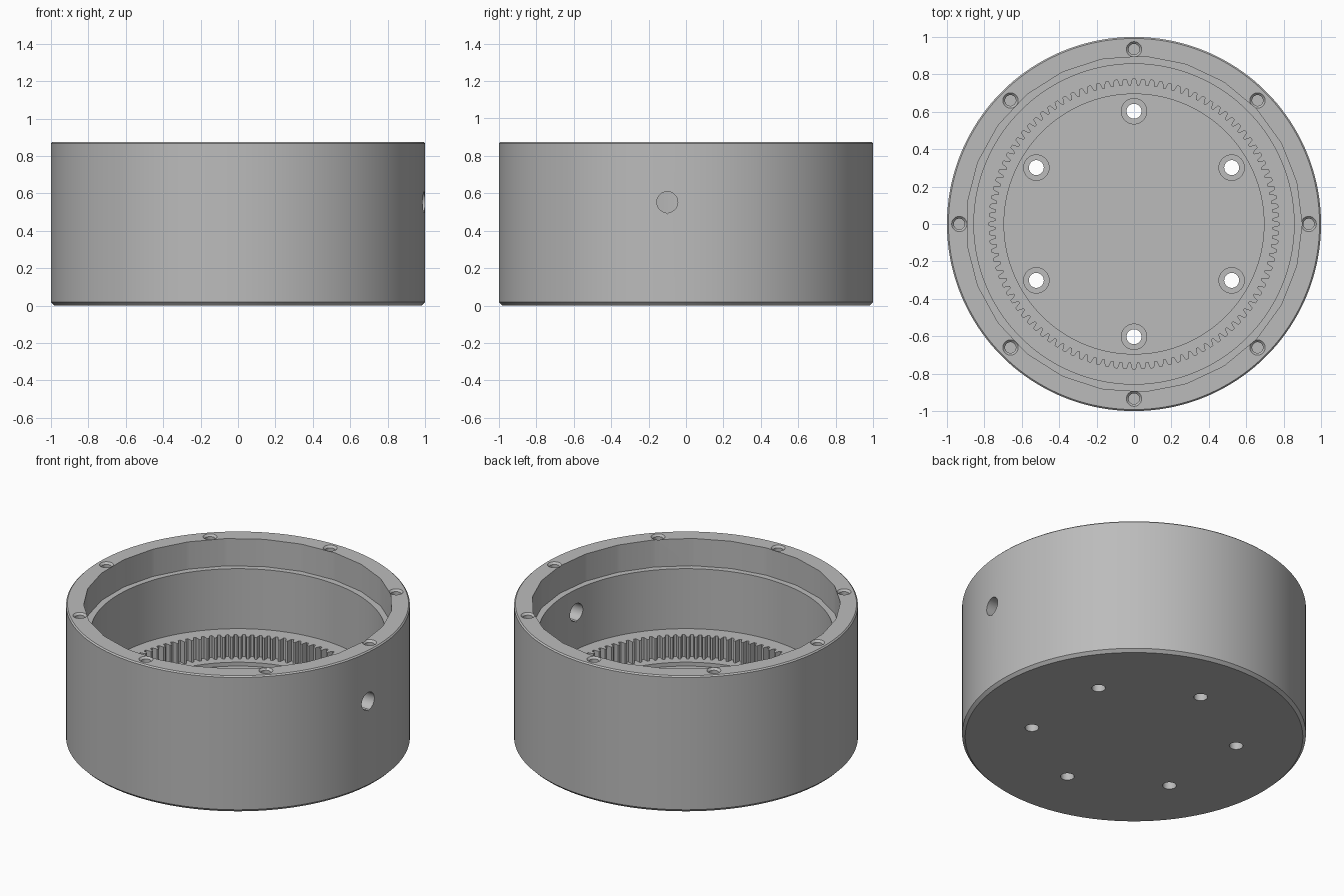
import bpy, bmesh
from math import pi, sin, cos, radians
from mathutils import Matrix, Vector

cube = bpy.data.objects.get("Cube")
if cube:
    bpy.data.objects.remove(cube)

HEIGHT = 0.875
SEGMENTS = 180
TEETH = 100
FLATS = 25

grey = bpy.data.materials.new("machined grey")
grey.use_nodes = True
colour = (0.5, 0.5, 0.5, 1)
grey.diffuse_color = colour
grey.node_tree.nodes["Principled BSDF"].inputs["Base Color"].default_value = colour


def polar(r, a):
    return (r * cos(a), r * sin(a))


def circle(r, n=SEGMENTS):
    return [polar(r, 2 * pi * i / n) for i in range(n)]


def loft(name, layers, matrix=Matrix()):
    """Closed solid through stacked outlines: [(outline, z), ...] from low to high."""
    bm = bmesh.new()
    rings = [[bm.verts.new((x, y, z)) for x, y in outline] for outline, z in layers]
    n = len(rings[0])
    bm.faces.new(rings[0][::-1])
    bm.faces.new(rings[-1])
    for low, high in zip(rings, rings[1:]):
        for i in range(n):
            j = (i + 1) % n
            bm.faces.new((low[i], low[j], high[j], high[i]))
    bm.transform(matrix)
    bmesh.ops.recalc_face_normals(bm, faces=bm.faces[:])
    mesh = bpy.data.meshes.new(name)
    bm.to_mesh(mesh)
    bm.free()
    mesh.materials.append(grey)
    obj = bpy.data.objects.new(name, mesh)
    bpy.context.collection.objects.link(obj)
    return obj


cutters = []


def cut(layers, matrix=Matrix()):
    obj = loft("cutter", layers, matrix)
    obj.hide_render = True
    cutters.append(obj)


# Outer drum with chamfered edges
housing = loft("ring_gear_housing", [
    (circle(0.982), 0), (circle(1), 0.018),
    (circle(1), HEIGHT - 0.008), (circle(0.992), HEIGHT)])

# Faceted seat below the rim, with a narrow strip at each corner
seat = [polar(0.897, 2 * pi * i / FLATS + s * radians(0.6))
        for i in range(FLATS) for s in (-1, 1)]
cut([(seat, 0.70), (seat, 1)])

# Main bore
cut([(circle(0.856), 0.315), (circle(0.856), 0.95)])

# Internal gear: each tooth gap widens towards the bore
pitch = 2 * pi / TEETH
gear = [polar(r, pitch * (i + t)) for i in range(TEETH)
        for t, r in ((-0.36, 0.742), (-0.16, 0.775), (0.16, 0.775), (0.36, 0.742))]
cut([(gear, 0.175), (gear, 0.6)])

# Shallow floor recess
cut([(circle(0.695), 0.15), (circle(0.695), 0.5)])

# Counterbored floor holes
for i in range(6):
    x, y = polar(0.603, radians(30 + 60 * i))
    place = Matrix.Translation((x, y, 0))
    cut([(circle(0.068, 32), 0.09), (circle(0.068, 32), 0.4)], place)
    cut([(circle(0.04, 32), -0.1), (circle(0.04, 32), 0.3)], place)

# Blind screw holes in the rim, with countersunk mouths
for i in range(8):
    x, y = polar(0.934, radians(45 * i))
    place = Matrix.Translation((x, y, HEIGHT))
    cut([(circle(0.029, 24), -0.12), (circle(0.029, 24), -0.012),
         (circle(0.041, 24), 0), (circle(0.041, 24), 0.05)], place)

# Cable port through the side wall, with a small pointed notch below
port = []
for i in range(48):
    a = 2 * pi * i / 48
    port.append(polar(0.064 if i == 36 else 0.056, a))
side = Matrix(((0, 0, 1, 0), (1, 0, 0, -0.1), (0, 1, 0, 0.553), (0, 0, 0, 1)))
cut([(port, 0.7), (port, 1.2)], side)

# Cut everything, then keep only the finished mesh
for obj in cutters:
    mod = housing.modifiers.new("cut", 'BOOLEAN')
    mod.operation = 'DIFFERENCE'
    mod.solver = 'EXACT'
    mod.object = obj
graph = bpy.context.evaluated_depsgraph_get()
finished = bpy.data.meshes.new_from_object(housing.evaluated_get(graph))
housing.modifiers.clear()
housing.data = finished
finished.name = "ring_gear_housing"
for obj in cutters:
    bpy.data.objects.remove(obj)

# Smooth curved walls, crisp edges
bpy.ops.object.select_all(action='DESELECT')
housing.select_set(True)
bpy.context.view_layer.objects.active = housing
bpy.ops.object.shade_smooth_by_angle(angle=radians(12))
